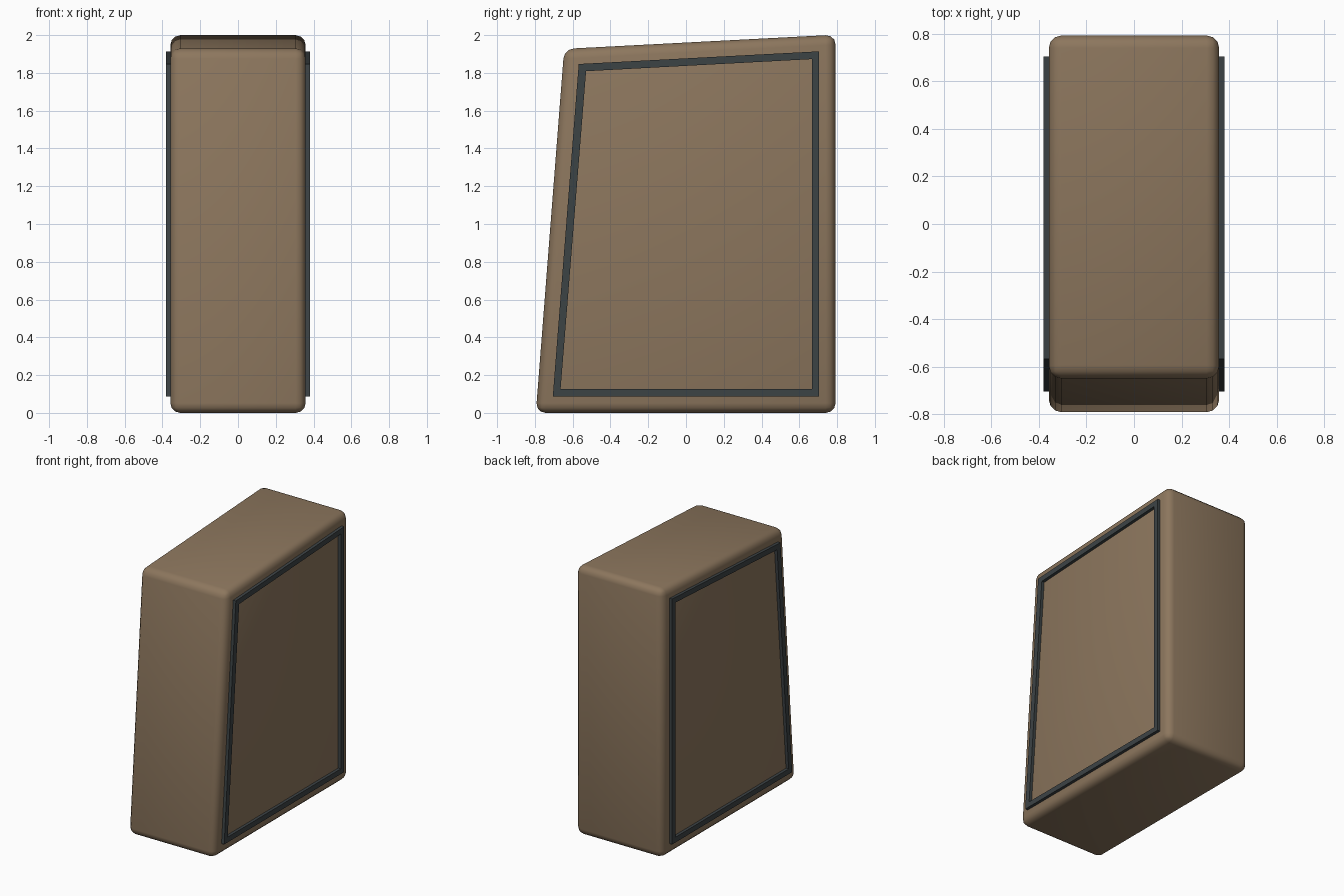
import bpy, bmesh, math

if "Cube" in bpy.data.objects:
    bpy.data.objects.remove(bpy.data.objects["Cube"])


def material(name, rgb):
    m = bpy.data.materials.new(name)
    m.diffuse_color = (*rgb, 1)
    m.use_nodes = True
    m.node_tree.nodes["Principled BSDF"].inputs["Base Color"].default_value = m.diffuse_color
    return m


TAN = material("tan", (0.265, 0.183, 0.111))
CHARCOAL = material("charcoal", (0.046, 0.056, 0.060))


def make_object(name, bm, mat):
    bmesh.ops.recalc_face_normals(bm, faces=bm.faces)
    me = bpy.data.meshes.new(name)
    bm.to_mesh(me)
    bm.free()
    me.materials.append(mat)
    ob = bpy.data.objects.new(name, me)
    bpy.context.collection.objects.link(ob)
    return ob


# Cabinet body: side profile (y, z) extruded across x, all edges rounded
profile = [(-0.795, 0), (0.792, 0), (0.792, 2.002), (-0.645, 1.927)]
bm = bmesh.new()
a, b = ([bm.verts.new((x, y, z)) for y, z in profile] for x in (-0.358, 0.358))
bm.faces.new(a)
bm.faces.new(b)
for i in range(4):
    j = (i + 1) % 4
    bm.faces.new((a[i], a[j], b[j], b[i]))
bmesh.ops.recalc_face_normals(bm, faces=bm.faces)
bmesh.ops.bevel(bm, geom=bm.edges[:], offset=0.052, offset_type='OFFSET',
                segments=3, profile=0.5, affect='EDGES')
body = make_object("cabinet_body", bm, TAN)
bpy.context.view_layer.objects.active = body
body.select_set(True)
bpy.ops.object.shade_smooth_by_angle(angle=math.radians(35))

# Raised trim frame on each side
outer = [(-0.705, 0.088), (0.705, 0.088), (0.705, 1.914), (-0.568, 1.847)]
inner = [(-0.664, 0.127), (0.667, 0.127), (0.667, 1.873), (-0.529, 1.809)]
for name, x0, x1 in (("right_trim", 0.345, 0.38), ("left_trim", -0.345, -0.38)):
    bm = bmesh.new()
    rings = [[bm.verts.new((x, y, z)) for y, z in loop]
             for loop, x in ((outer, x0), (outer, x1), (inner, x1), (inner, x0))]
    for r in range(4):
        p, q = rings[r], rings[(r + 1) % 4]
        for i in range(4):
            j = (i + 1) % 4
            bm.faces.new((p[i], p[j], q[j], q[i]))
    make_object(name, bm, CHARCOAL)
